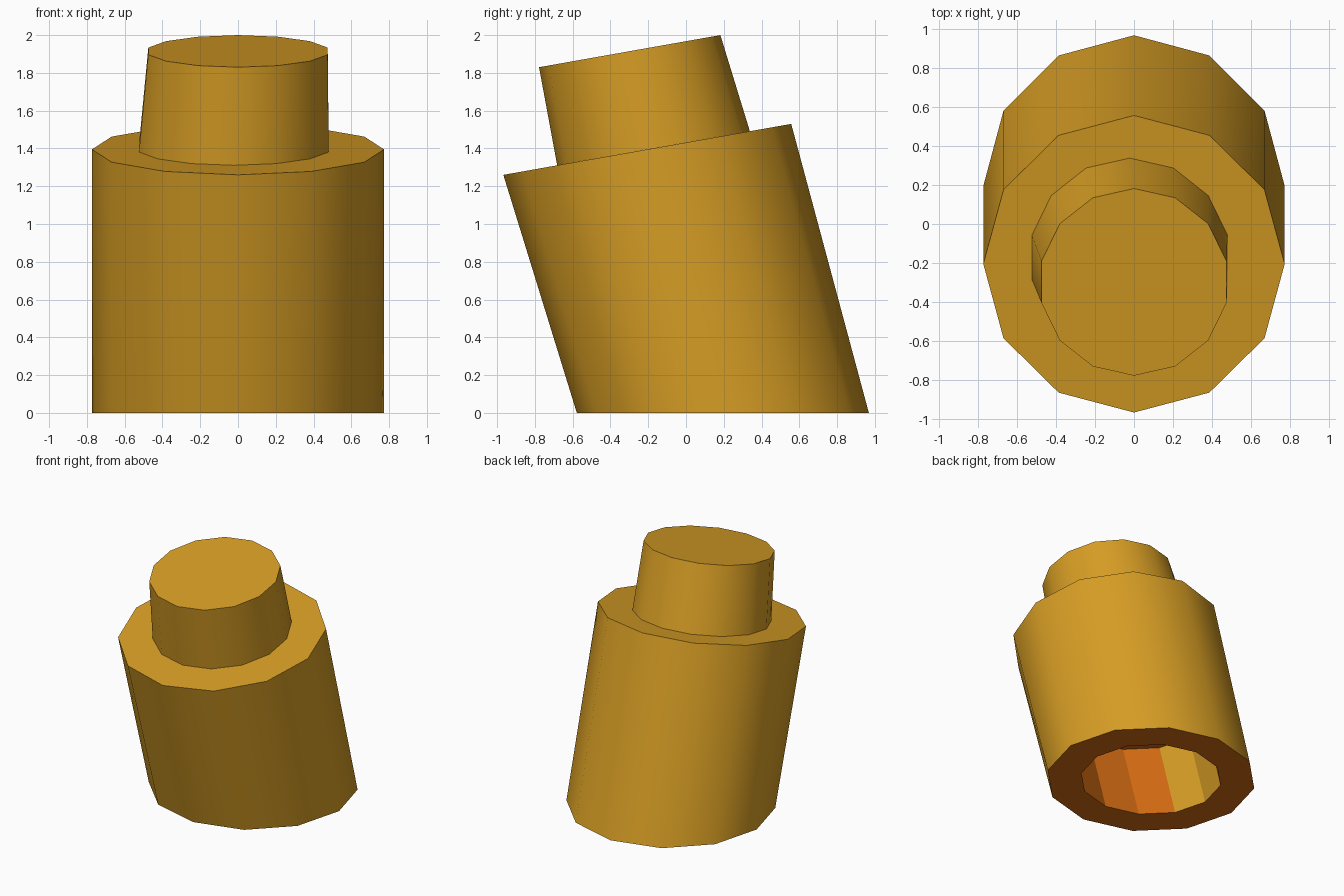
import bpy, bmesh, math

if "Cube" in bpy.data.objects:
    bpy.data.objects.remove(bpy.data.objects["Cube"])

SLOPE = 0.177  # tilt of the upper faces, rising to the back


def material(name, rgb):
    m = bpy.data.materials.new(name)
    m.diffuse_color = (*rgb, 1)
    m.use_nodes = True
    m.node_tree.nodes["Principled BSDF"].inputs["Base Color"].default_value = m.diffuse_color
    return m


golden = material("golden yellow", (0.68, 0.34, 0.018))
orange = material("orange", (0.64, 0.145, 0.006))


def ring(bm, n, centre, rx, ry, slope):
    """Ring of n points starting at the back; z follows the slope in y."""
    cx, cy, cz = centre
    pts = []
    for i in range(n):
        a = 2 * math.pi * i / n
        dy = ry * math.cos(a)
        pts.append(bm.verts.new((cx + rx * math.sin(a), cy + dy, cz + slope * dy)))
    return pts


def bridge(bm, a, b, mat=0, smooth=True):
    n = len(a)
    faces = []
    for i in range(n):
        f = bm.faces.new((a[i], a[(i + 1) % n], b[(i + 1) % n], b[i]))
        f.material_index = mat
        f.smooth = smooth
        faces.append(f)
    return faces


def finish(bm, name):
    bmesh.ops.recalc_face_normals(bm, faces=bm.faces[:])
    # keep edges sharp above 40 degrees
    for e in bm.edges:
        if len(e.link_faces) == 2 and e.calc_face_angle(0) > math.radians(40):
            e.smooth = False
    me = bpy.data.meshes.new(name)
    bm.to_mesh(me)
    bm.free()
    me.materials.append(golden)
    me.materials.append(orange)
    ob = bpy.data.objects.new(name, me)
    bpy.context.collection.objects.link(ob)


# leaning twelve-sided body with a socket in its underside
bm = bmesh.new()
top = ring(bm, 12, (0, -0.205, 1.395), 0.773, 0.762, SLOPE)
base = ring(bm, 12, (0, 0.195, 0), 0.773, 0.773, 0)
mouth = ring(bm, 12, (0, 0.195, 0), 0.52, 0.52, 0)
deep = ring(bm, 12, (0, 0.015, 0.63), 0.52, 0.52, 0)
bm.faces.new(top)
bridge(bm, base, top)
bridge(bm, mouth, base, 1, False)
wall = bridge(bm, deep, mouth, 1, False)
bm.faces.new(deep).material_index = 1
# left part of the socket wall shows the body colour
for f in wall:
    if f.calc_center_median().x < -0.4:
        f.material_index = 0
finish(bm, "body")

# fourteen-sided tapering neck on the sloped top
bm = bmesh.new()
low = ring(bm, 14, (-0.022, -0.172, 1.401), 0.515, 0.51, SLOPE)
high = ring(bm, 14, (0, -0.298, 1.915), 0.487, 0.48, SLOPE)
bridge(bm, low, high)
bm.faces.new(high)
finish(bm, "neck")
